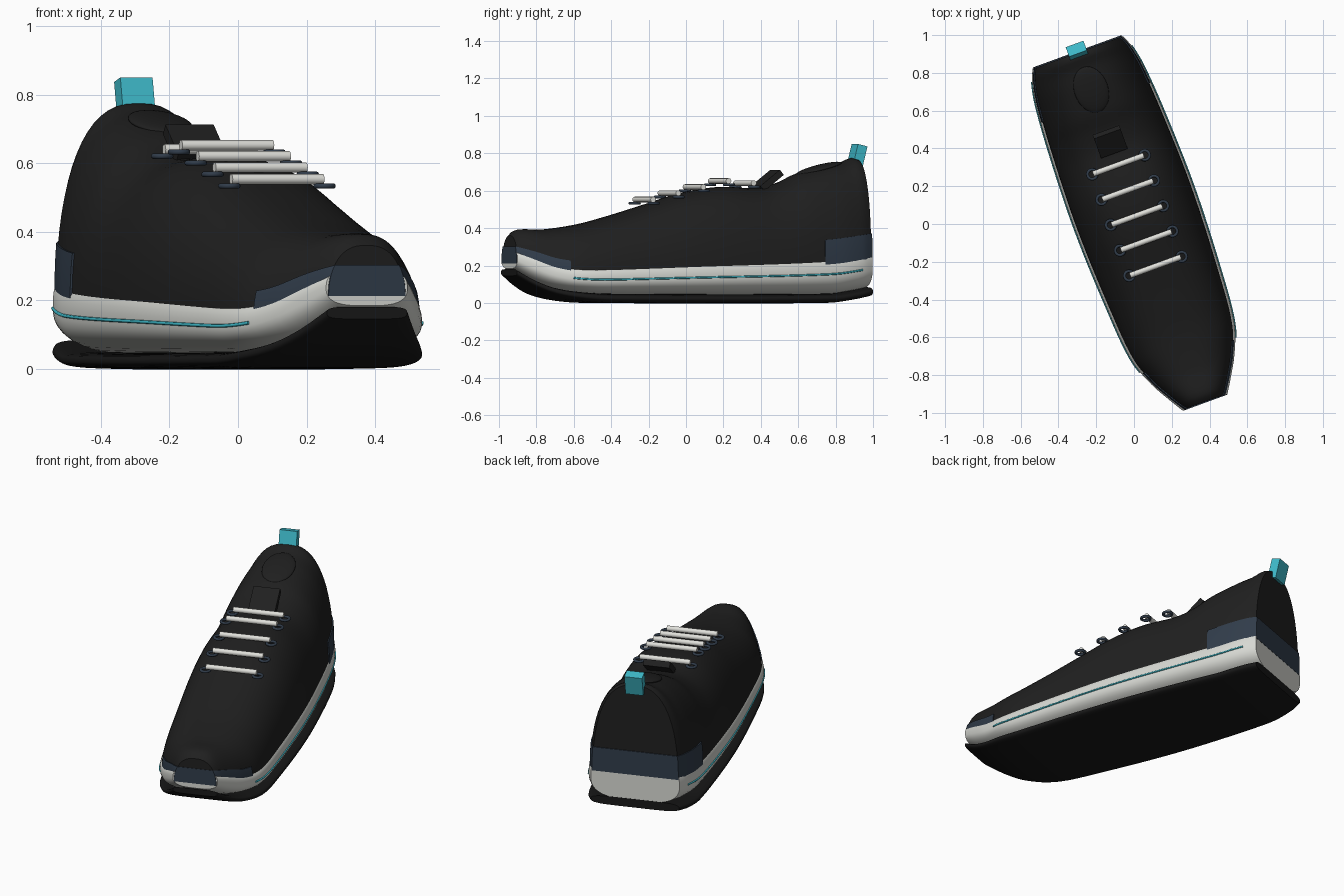
import bpy, bmesh, math
from mathutils import Matrix, Vector

if "Cube" in bpy.data.objects:
    bpy.data.objects.remove(bpy.data.objects["Cube"])

# The shoe is built along y (toe at -y), then turned into its final stance
STANCE = Matrix.Translation((0.038, -0.016, 0)) @ Matrix.Rotation(math.radians(20), 4, 'Z')


def material(name, rgb):
    mat = bpy.data.materials.new(name)
    mat.use_nodes = True
    mat.diffuse_color = (*rgb, 1)
    bsdf = next(n for n in mat.node_tree.nodes if n.type == 'BSDF_PRINCIPLED')
    bsdf.inputs["Base Color"].default_value = (*rgb, 1)
    bsdf.inputs["Roughness"].default_value = 0.7
    return mat


black = material("upper black", (0.014, 0.014, 0.014))
rubber = material("outsole black", (0.009, 0.009, 0.009))
white = material("midsole white", (0.68, 0.69, 0.65))
lace_white = material("lace white", (0.74, 0.74, 0.70))
navy = material("overlay navy", (0.03, 0.045, 0.068))
cyan = material("accent cyan", (0.05, 0.5, 0.6))


def smooth_curve(stations):
    """Return a function that runs smoothly through (y, value) stations."""
    def slope(i):
        a, b = stations[max(i - 1, 0)], stations[min(i + 1, len(stations) - 1)]
        return (b[1] - a[1]) / (b[0] - a[0])

    def value(y):
        y = min(max(y, stations[0][0]), stations[-1][0])
        i = max(k for k in range(len(stations) - 1) if stations[k][0] <= y)
        (y0, a), (y1, b) = stations[i], stations[i + 1]
        d = y1 - y0
        t = (y - y0) / d
        return ((1 + 2 * t) * (1 - t) ** 2 * a + t * (1 - t) ** 2 * d * slope(i)
                + t * t * (3 - 2 * t) * b + t * t * (t - 1) * d * slope(i + 1))
    return value


# Long profiles: half width, sole underside, midsole seam and top ridge
half_width = smooth_curve([(-0.99, 0.125), (-0.9, 0.18), (-0.8, 0.235), (-0.65, 0.29), (-0.35, 0.318),
                           (0.1, 0.335), (0.5, 0.325), (0.8, 0.304), (0.93, 0.278), (0.99, 0.25)])
underside = smooth_curve([(-0.99, 0.145), (-0.9, 0.085), (-0.8, 0.04), (-0.65, 0.01), (-0.5, 0),
                          (0.75, 0), (0.9, 0.018), (0.99, 0.035)])
seam = smooth_curve([(-0.99, 0.262), (-0.9, 0.235), (-0.8, 0.2), (-0.7, 0.185), (-0.5, 0.19),
                     (0, 0.215), (0.7, 0.245), (0.99, 0.28)])
ridge = smooth_curve([(-0.99, 0.355), (-0.95, 0.39), (-0.8, 0.393), (-0.6, 0.42), (-0.42, 0.465),
                      (-0.2, 0.53), (0, 0.59), (0.2, 0.62), (0.43, 0.615), (0.55, 0.645),
                      (0.65, 0.69), (0.8, 0.73), (0.9, 0.75), (0.96, 0.775), (0.99, 0.765)])


def finish(obj, mat, angle=40):
    obj.data.materials.append(mat)
    obj.matrix_world = STANCE @ obj.matrix_world
    bpy.ops.object.select_all(action='DESELECT')
    obj.select_set(True)
    bpy.context.view_layer.objects.active = obj
    if obj.type == 'MESH':
        bpy.ops.object.shade_smooth_by_angle(angle=math.radians(angle))
    return obj


def loft(name, section, start, end, count, mat):
    """Skin closed cross-sections, given as (x, z) lists, from start to end along y."""
    bm = bmesh.new()
    rings = []
    for i in range(count + 1):
        y = start + (end - start) * i / count
        rings.append([bm.verts.new((x, y, z)) for x, z in section(y)])
    n = len(rings[0])
    for a, b in zip(rings, rings[1:]):
        for k in range(n):
            bm.faces.new((a[k], a[(k + 1) % n], b[(k + 1) % n], b[k]))
    bm.faces.new(rings[0])
    bm.faces.new(rings[-1])
    bmesh.ops.recalc_face_normals(bm, faces=bm.faces)
    mesh = bpy.data.meshes.new(name)
    bm.to_mesh(mesh)
    bm.free()
    obj = bpy.data.objects.new(name, mesh)
    bpy.context.collection.objects.link(obj)
    return finish(obj, mat)


def power(v, p):
    return math.copysign(abs(v) ** p, v)


def rounded(width, low, high, upper_powers, lower_powers, steps=40):
    """Rounded slab section with separate roundness above and below its middle."""
    points = []
    for k in range(steps):
        t = 2 * math.pi * (k + 0.5) / steps
        px, pz = upper_powers if math.sin(t) > 0 else lower_powers
        points.append((width * power(math.cos(t), px),
                       (low + high) / 2 + (high - low) / 2 * power(math.sin(t), pz)))
    return points


def dome(y, grow=0, top=None, steps=32):
    """Arched section of the upper, optionally cut off level at height top."""
    base = seam(y) - 0.05
    width, height = half_width(y) - 0.012 + grow, ridge(y) - base
    limit = math.pi / 2
    if top is not None:
        limit = math.asin(min(1, (top - base) / height) ** (1 / 0.9))
    half = []
    for k in range(steps // 2):
        t = limit * k / (steps // 2 - (1 if top is not None else 0))
        half.append((width * math.cos(t) ** 0.8, base + height * math.sin(t) ** 0.9))
    peak = [(0, ridge(y))] if top is None else []
    return half + peak + [(-x, z) for x, z in reversed(half)]


# Sole
def outsole_section(y):
    thickness = 0.05 - 0.015 * max(0, -y - 0.6) / 0.4
    return rounded(half_width(y), underside(y), underside(y) + thickness, (0.35, 0.7), (0.35, 0.7))


def midsole_section(y):
    return rounded(half_width(y), underside(y) + 0.04, seam(y) + 0.02, (0.35, 0.65), (0.6, 0.85))


loft("outsole", outsole_section, -0.99, 0.99, 64, rubber)
loft("midsole", midsole_section, -0.988, 0.988, 64, white)

# Upper with its toe and heel overlays
loft("upper", dome, -0.985, 0.983, 90, black)
loft("toe_guard", lambda y: dome(y, 0.006, seam(y) + 0.04), -0.99, -0.73, 20, navy)
loft("heel_counter", lambda y: dome(y, 0.006, seam(y) + 0.092), 0.7, 0.989, 20, navy)

# Accent line along each side of the midsole
for side, label in ((1, "left"), (-1, "right")):
    curve = bpy.data.curves.new(label + "_stripe", 'CURVE')
    curve.dimensions = '3D'
    curve.bevel_depth = 0.005
    curve.bevel_resolution = 2
    curve.use_fill_caps = True
    spline = curve.splines.new('POLY')
    spline.points.add(40)
    for k, point in enumerate(spline.points):
        y = -0.72 + 1.64 * k / 40
        point.co = (side * half_width(y), y, (underside(y) + seam(y)) / 2 + 0.03, 1)
    stripe = bpy.data.objects.new(label + "_stripe", curve)
    bpy.context.collection.objects.link(stripe)
    finish(stripe, cyan)


def box(name, centre, size, tilt, mat):
    bpy.ops.mesh.primitive_cube_add(size=1)
    obj = bpy.context.object
    obj.name = name
    obj.matrix_world = (Matrix.Translation(centre) @ Matrix.Rotation(math.radians(tilt), 4, 'X')
                        @ Matrix.Diagonal((*size, 1)))
    return finish(obj, mat, 30)


# Tongue, pull tab and collar pad
box("tongue", (0, 0.48, 0.655), (0.15, 0.14, 0.035), 38, black)
box("pull_tab", (0, 0.99, 0.785), (0.1, 0.055, 0.12), -14, cyan)
bpy.ops.mesh.primitive_uv_sphere_add(segments=32, ring_count=16, radius=1)
collar = bpy.context.object
collar.name = "collar_pad"
collar.matrix_world = (Matrix.Translation((0, 0.774, 0.718)) @ Matrix.Rotation(math.radians(14), 4, 'X')
                       @ Matrix.Diagonal((0.09, 0.13, 0.02, 1)))
finish(collar, black)

# Laces, each with an eyelet at both ends
for row, height in enumerate((0.553, 0.587, 0.62, 0.652, 0.64)):
    y = -0.221 + 0.143 * row
    bpy.ops.mesh.primitive_cylinder_add(vertices=20, radius=0.015, depth=0.285)
    lace = bpy.context.object
    lace.name = f"lace_{row + 1}"
    lace.matrix_world = Matrix.Translation((0, y, height)) @ Matrix.Rotation(math.pi / 2, 4, 'Y')
    finish(lace, lace_white)
    for side, label in ((1, "left"), (-1, "right")):
        bpy.ops.mesh.primitive_torus_add(major_segments=24, minor_segments=10,
                                         major_radius=0.025, minor_radius=0.008)
        eyelet = bpy.context.object
        eyelet.name = f"{label}_eyelet_{row + 1}"
        eyelet.matrix_world = Matrix.Translation((side * 0.148, y, height - 0.02))
        finish(eyelet, navy)
